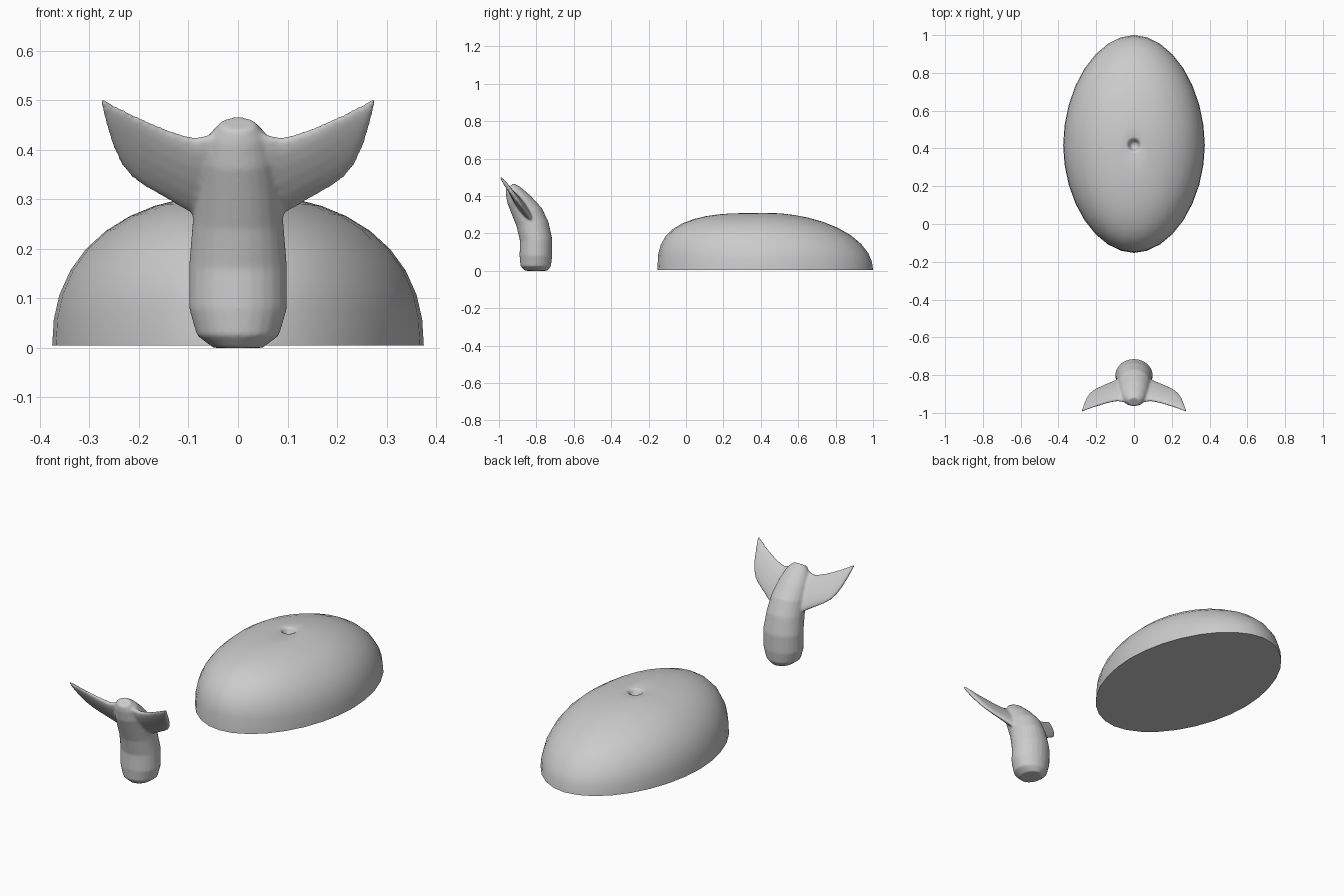
import bpy, bmesh, math

if "Cube" in bpy.data.objects:
    bpy.data.objects.remove(bpy.data.objects["Cube"])


def spow(v, e):
    return math.copysign(abs(v) ** e, v)


def loft(name, rings):
    """Skin a list of equal-length point rings and cap both ends."""
    bm = bmesh.new()
    loops = [[bm.verts.new(p) for p in ring] for ring in rings]
    n = len(loops[0])
    for a, b in zip(loops, loops[1:]):
        for i in range(n):
            bm.faces.new((a[i], a[(i + 1) % n], b[(i + 1) % n], b[i]))
    bm.faces.new(loops[0][::-1])
    bm.faces.new(loops[-1])
    bmesh.ops.recalc_face_normals(bm, faces=bm.faces)
    me = bpy.data.meshes.new(name)
    bm.to_mesh(me)
    bm.free()
    ob = bpy.data.objects.new(name, me)
    bpy.context.collection.objects.link(ob)
    return ob


def activate(ob):
    bpy.ops.object.select_all(action='DESELECT')
    ob.select_set(True)
    bpy.context.view_layer.objects.active = ob


# Body: half-submerged oval dome, blunter at the tail-facing end
SEG, CY, W, H, Z0 = 32, 0.417, 0.375, 0.305, 0.005


def dome_ring(phi):
    pts = []
    for i in range(SEG):
        t = 2 * math.pi * i / SEG
        c, s = math.cos(t), math.sin(t)
        n = 2.25 + (0.7 if s < 0 else -0.25) * s * s
        r = max(math.cos(phi), 0) ** (2 / n)
        z = Z0 + H * math.sin(phi) ** (2 / n)
        length = 0.583 if s > 0 else 0.57
        pts.append((W * r * spow(c, 1.04), CY + length * r * spow(s, 1.04), z))
    return pts


def circle(r, z):
    return [(r * math.cos(2 * math.pi * i / SEG),
             CY + r * math.sin(2 * math.pi * i / SEG), z) for i in range(SEG)]


rings = [dome_ring(math.radians(a)) for a in (0, 8, 17, 27, 37, 47, 57, 66, 74, 80)]
# Blowhole sunk into the top
rings += [circle(r, z) for r, z in ((0.045, 0.309), (0.036, 0.306), (0.028, 0.296),
                                    (0.022, 0.278), (0.012, 0.268))]
body = loft("body", rings)
activate(body)
bpy.ops.object.shade_smooth_by_angle(angle=math.radians(50))

# Tail stalk: front (y, z), back (y, z), half width
stalk = [(-.86, .0, -.74, .0, .05), (-.885, .025, -.722, .025, .083),
         (-.89, .08, -.715, .08, .099), (-.888, .16, -.715, .17, .099),
         (-.907, .24, -.735, .26, .092), (-.935, .31, -.77, .335, .086),
         (-.955, .36, -.83, .40, .076), (-.964, .41, -.885, .448, .058),
         (-.964, .438, -.92, .467, .035)]
rings = []
for y0, z0, y1, z1, w in stalk:
    ring = []
    for i in range(24):
        t = 2 * math.pi * i / 24
        f = 0.5 + 0.5 * math.cos(t)
        ring.append((w * math.sin(t), y0 + (y1 - y0) * f, z0 + (z1 - z0) * f))
    rings.append(ring)
tail = loft("tail", rings)

# Flukes: x, lower z, upper z, half thickness, mirrored about the stalk
half = [(.05, .255, .432, .026), (.085, .266, .424, .023), (.11, .281, .429, .021),
        (.15, .304, .443, .018), (.19, .326, .461, .015), (.215, .344, .473, .013),
        (.235, .369, .483, .012), (.252, .405, .491, .011), (.264, .445, .498, .009),
        (.275, .488, .504, .007)]
stations = [(-x, a, b, h) for x, a, b, h in half[::-1]] + half
rings = []
for x, a, b, h in stations:
    ring = []
    for i in range(16):
        t = 2 * math.pi * i / 16
        z = (a + b) / 2 + (b - a) / 2 * math.cos(t)
        # the blade leans back; offset along its normal for thickness
        y = -.825 - (z - .27) * .72
        ring.append((x, y + .81 * h * math.sin(t), z + .58 * h * math.sin(t)))
    rings.append(ring)
flukes = loft("flukes", rings)

# Fuse stalk and flukes into one soft form
activate(tail)
flukes.select_set(True)
bpy.ops.object.join()
fuse = tail.modifiers.new("fuse", 'REMESH')
fuse.mode = 'VOXEL'
fuse.voxel_size = 0.005
soft = tail.modifiers.new("soften", 'SMOOTH')
soft.factor = 0.5
soft.iterations = 10
bpy.ops.object.modifier_apply(modifier="fuse")
bpy.ops.object.modifier_apply(modifier="soften")
bpy.ops.object.shade_smooth()
